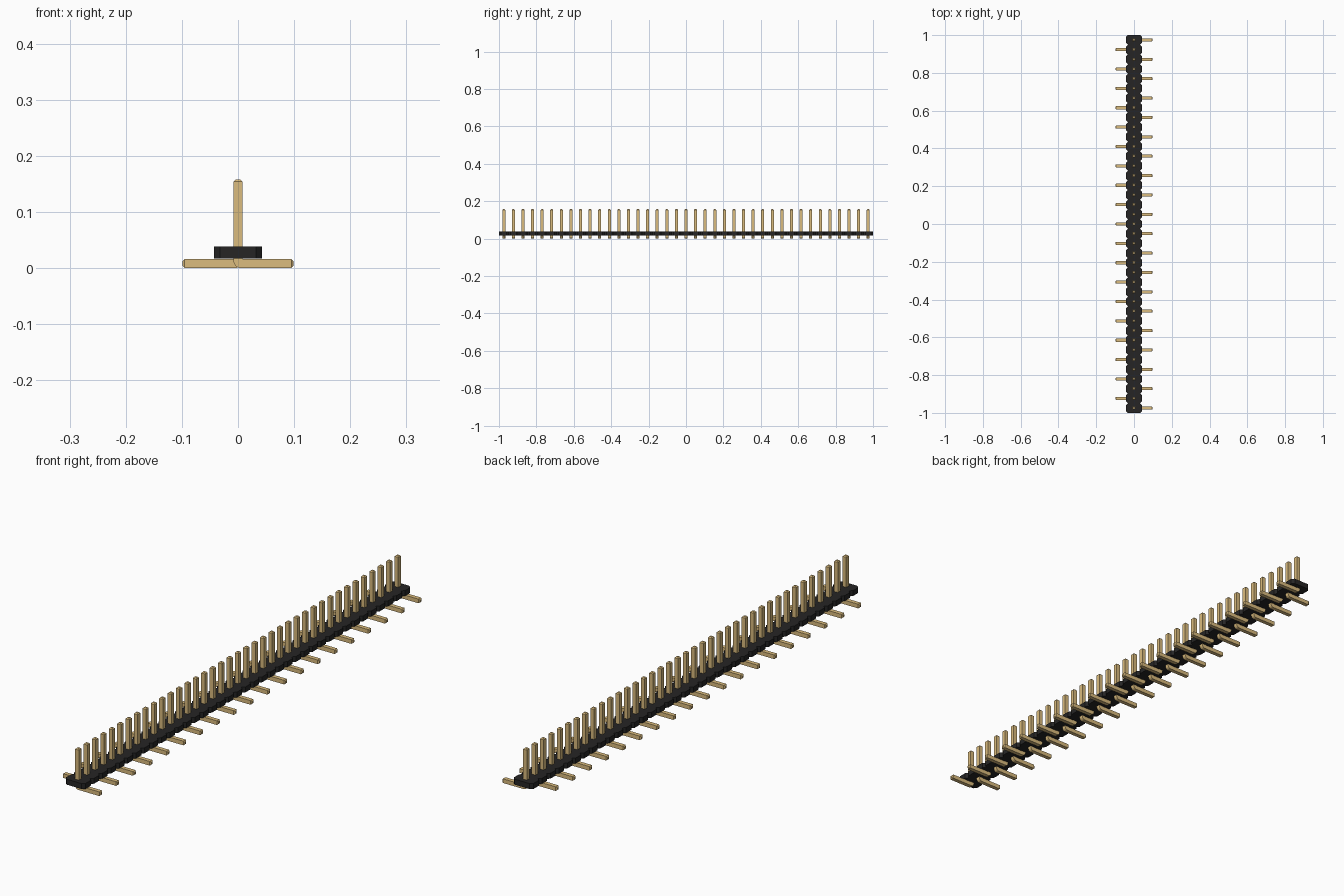
import bpy, bmesh, math
from mathutils import Vector

cube = bpy.data.objects.get("Cube")
if cube:
    bpy.data.objects.remove(cube)

COUNT = 39
PITCH = 2 / COUNT
HALF = 0.008             # half thickness of a pin
REACH, TOP = 0.099, 0.158
TIP = 0.004              # tip chamfer
BEND = 0.013             # outer bend radius
BODY_HALF, BODY_LOW, BODY_HIGH, NOTCH = 0.0425, 0.017, 0.038, 0.01


def material(name, rgb):
    m = bpy.data.materials.new(name)
    m.use_nodes = True
    m.diffuse_color = (*rgb, 1)
    m.node_tree.nodes["Principled BSDF"].inputs["Base Color"].default_value = (*rgb, 1)
    return m


def extruded(bm, points, offset):
    """Fill an outline and extrude it into a solid."""
    face = bm.faces.new([bm.verts.new(p) for p in points])
    result = bmesh.ops.extrude_face_region(bm, geom=[face])
    moved = [v for v in result["geom"] if isinstance(v, bmesh.types.BMVert)]
    bmesh.ops.translate(bm, verts=moved, vec=offset)
    bmesh.ops.recalc_face_normals(bm, faces=bm.faces)


def finish(bm, name, mat):
    bmesh.ops.recalc_face_normals(bm, faces=bm.faces)
    mesh = bpy.data.meshes.new(name)
    bm.to_mesh(mesh)
    bm.free()
    mesh.materials.append(mat)
    return mesh


def add_object(name, mesh, y=0):
    ob = bpy.data.objects.new(name, mesh)
    ob.location.y = y
    bpy.context.collection.objects.link(ob)
    return ob


def add_tip(bm, direction):
    """Taper the end face pointing furthest along a direction."""
    face = max(bm.faces, key=lambda f: f.calc_center_median().dot(direction)
               + f.normal.dot(direction))
    end = bmesh.ops.extrude_discrete_faces(bm, faces=[face])["faces"][0]
    centre = end.calc_center_median()
    for v in end.verts:
        v.co = centre + (v.co - centre) * (1 - TIP / HALF) + direction * TIP


def pin_mesh(side, mat):
    """Upright pin bent at the bottom into a flat foot."""
    bm = bmesh.new()
    outline = [(HALF, TOP - TIP), (-HALF, TOP - TIP)]
    for i in range(7):
        a = math.pi + i * math.pi / 12
        outline.append((-HALF + BEND + BEND * math.cos(a), BEND + BEND * math.sin(a)))
    outline += [(REACH - TIP, 0), (REACH - TIP, 2 * HALF), (HALF, 2 * HALF)]
    extruded(bm, [(x, -HALF, z) for x, z in outline], (0, 2 * HALF, 0))
    add_tip(bm, Vector((0, 0, 1)))
    add_tip(bm, Vector((1, 0, 0)))
    for v in bm.verts:
        v.co.x *= side
    return finish(bm, "pin", mat)


gold = material("pale gold", (0.709, 0.504, 0.21))
black = material("black plastic", (0.019, 0.0185, 0.0185))

# Notched strip that holds the pins
right_edge = []
for i in range(COUNT):
    y0 = -1 + i * PITCH
    right_edge += [(BODY_HALF - NOTCH, y0), (BODY_HALF, y0 + NOTCH),
                   (BODY_HALF, y0 + PITCH - NOTCH)]
right_edge.append((BODY_HALF - NOTCH, 1))
outline = right_edge + [(-x, y) for x, y in reversed(right_edge)]
bm = bmesh.new()
extruded(bm, [(x, y, BODY_LOW) for x, y in outline], (0, 0, BODY_HIGH - BODY_LOW))
add_object("housing_strip", finish(bm, "housing_strip", black))

# Pins with feet alternating left and right
left_pin, right_pin = pin_mesh(1, gold), pin_mesh(-1, gold)
for i in range(COUNT):
    name, mesh = ("left_pin", left_pin) if i % 2 == 0 else ("right_pin", right_pin)
    add_object(name, mesh, -1 + (i + 0.5) * PITCH)
